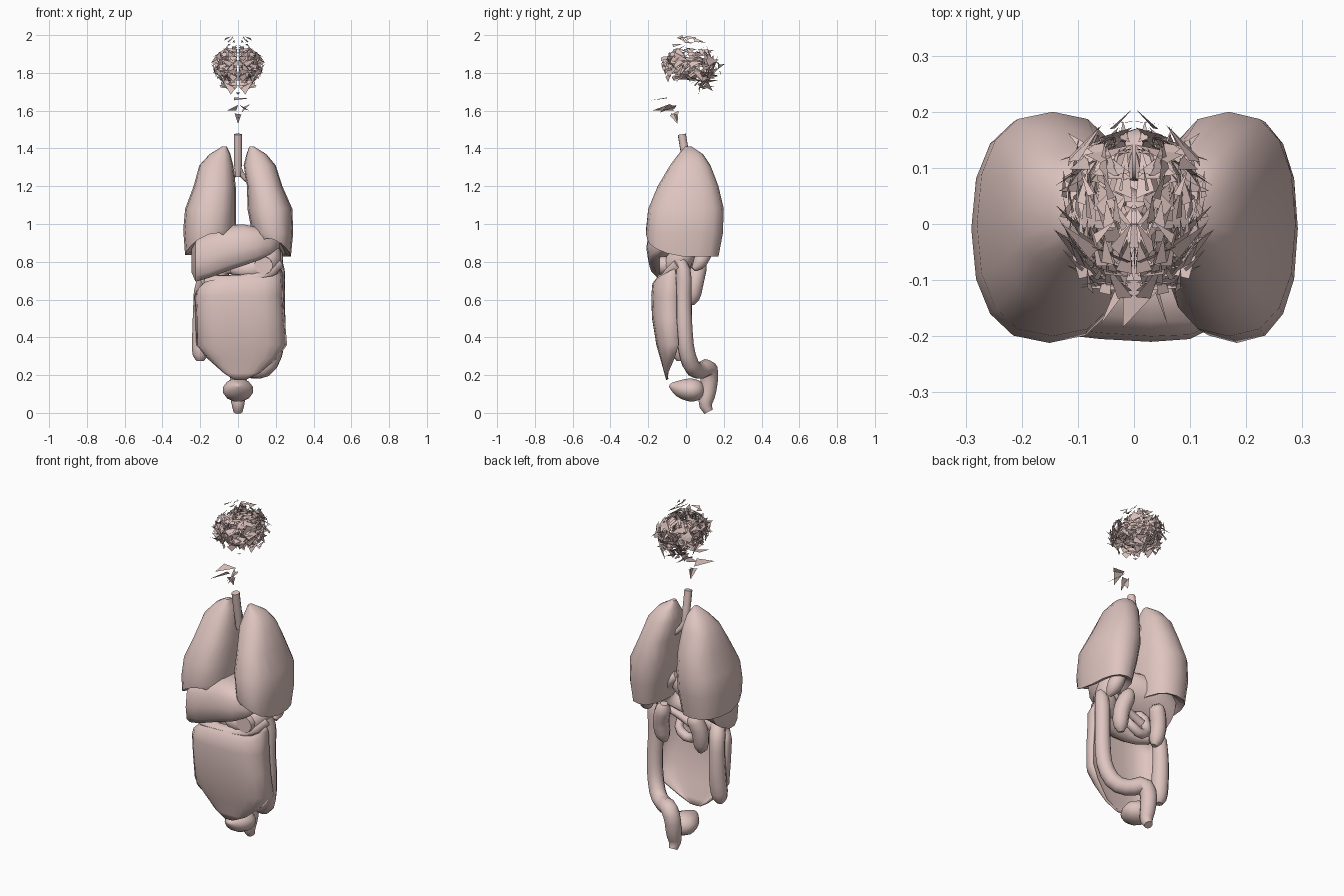
import bpy, bmesh, math, random
from mathutils import Vector

if "Cube" in bpy.data.objects:
    bpy.data.objects.remove(bpy.data.objects["Cube"])

random.seed(11)
flesh = bpy.data.materials.new("flesh")
flesh.diffuse_color = (0.74, 0.56, 0.53, 1)
flesh.use_nodes = True
flesh.node_tree.nodes["Principled BSDF"].inputs["Base Color"].default_value = flesh.diffuse_color


def finish(name, bm, angle=50):
    me = bpy.data.meshes.new(name)
    bm.to_mesh(me)
    bm.free()
    ob = bpy.data.objects.new(name, me)
    me.materials.append(flesh)
    bpy.context.collection.objects.link(ob)
    bpy.ops.object.select_all(action='DESELECT')
    ob.select_set(True)
    bpy.context.view_layer.objects.active = ob
    if angle:
        bpy.ops.object.shade_smooth_by_angle(angle=math.radians(angle))
    return ob


def loft(name, rings, angle=50):
    """Skin a stack of closed rings and cap both ends."""
    bm = bmesh.new()
    vs = [[bm.verts.new(p) for p in r] for r in rings]
    n = len(vs[0])
    for a, b in zip(vs, vs[1:]):
        for i in range(n):
            bm.faces.new((a[i], a[(i + 1) % n], b[(i + 1) % n], b[i]))
    bm.faces.new(vs[0])
    bm.faces.new(vs[-1])
    bmesh.ops.recalc_face_normals(bm, faces=bm.faces)
    return finish(name, bm, angle)


def tube(name, path, n=10):
    """Round tube through (x, y, z, radius) points, smoothed once."""
    pts = [Vector(p) for p in path]
    fine = [pts[0]]
    for a, b in zip(pts, pts[1:]):
        fine += [a * 0.75 + b * 0.25, a * 0.25 + b * 0.75]
    fine.append(pts[-1])
    rings, side = [], None
    for i, p in enumerate(fine):
        t = (fine[min(i + 1, len(fine) - 1)] - fine[max(i - 1, 0)]).to_3d().normalized()
        if side is None:
            side = t.orthogonal()
        side = (side - t * side.dot(t)).normalized()
        up = t.cross(side)
        rings.append([p.to_3d() + p.w * (side * math.cos(k) + up * math.sin(k))
                      for k in (2 * math.pi * j / n for j in range(n))])
    return loft(name, rings)


def power(v, e):
    return math.copysign(abs(v) ** e, v)


def lung(name, side, rows, lift):
    """rows: z, inner x, outer x, front y, back y; the base is a hollow dome."""
    rings, n = [], 16
    last = len(rows) - 1
    for k, (z, xi, xo, yf, yb) in enumerate(rows):
        ring = []
        for j in range(n):
            a = 2 * math.pi * j / n
            c, s = power(math.cos(a), 0.8), power(math.sin(a), 0.85)
            x = (xi + xo) / 2 + c * (xo - xi) / 2
            y = (yf + yb) / 2 + s * (yb - yf) / 2
            dz = lift * max(0, -s) ** 1.5 * (1 - 0.4 * c) if k in (last - 1, last - 2) else 0
            ring.append((side * x, y, z + dz))
        rings.append(ring)
    return loft(name, rings, 40)


# lungs
lung("right_lung", -1, [
    (1.41, .06, .085, -.005, .03), (1.37, .04, .15, -.04, .09), (1.31, .025, .205, -.085, .13),
    (1.2, .012, .235, -.15, .172), (1.08, .01, .28, -.2, .2), (.97, .012, .29, -.212, .195),
    (.835, .03, .28, -.21, .172), (.85, .06, .25, -.18, .14), (.98, .12, .17, -.04, .04)], .11)
lung("left_lung", 1, [
    (1.41, .06, .085, -.005, .03), (1.37, .045, .15, -.04, .09), (1.31, .03, .2, -.085, .13),
    (1.2, .048, .235, -.15, .172), (1.08, .05, .288, -.2, .2), (.95, .075, .292, -.212, .195),
    (.828, .1, .28, -.205, .172), (.84, .12, .25, -.175, .14), (.95, .16, .2, -.04, .04)], .09)

# windpipe and its two branches
tube("windpipe", [(0, -.022, 1.475, .022), (0, -.01, 1.4, .022), (0, .005, 1.32, .022), (0, .01, 1.25, .014)])
for s, nm in ((-1, "right"), (1, "left")):
    tube(nm + "_bronchus", [(0, .01, 1.3, .017), (s * .02, .02, 1.26, .015), (s * .06, .03, 1.22, .012)], 8)

# liver: sections along x (x, front y, back y, bottom z, top z)
sections = [(-.245, -.09, .03, .72, .88), (-.225, -.165, .08, .655, .94), (-.15, -.195, .1, .675, .97),
            (-.06, -.205, .09, .71, .995), (.03, -.21, .05, .745, 1.0), (.1, -.205, .0, .775, .985),
            (.17, -.17, -.04, .82, .95), (.22, -.12, -.07, .87, .92)]
liver_rings = []
for x, yf, yb, zb, zt in sections:
    ring = []
    for j in range(14):
        a = 2 * math.pi * j / 14
        c, s = power(math.cos(a), .75), power(math.sin(a), .75)
        y = (yf + yb) / 2 + c * (yb - yf) / 2
        low = zb + (zt - zb) * .4 * (c + 1) / 2     # underside rises to the back
        ring.append((x, y, (low + zt) / 2 + s * (zt - low) / 2))
    liver_rings.append(ring)
loft("liver", liver_rings, 45)

# stomach, duodenum, pancreas, spleen
tube("stomach", [(.05, .01, .97, .025), (.14, .02, .91, .055), (.175, -.02, .82, .065), (.13, -.07, .77, .065),
                 (.05, -.09, .755, .055), (-.03, -.06, .76, .028)], 12)
tube("stomach_front", [(.135, -.08, .78, .05), (.135, -.14, .78, .048)], 12)
tube("duodenum", [(-.02, -.06, .76, .025), (-.075, -.01, .76, .028), (-.085, .01, .66, .028),
                  (-.03, .015, .62, .028), (.04, .015, .66, .025), (.05, -.02, .71, .02)])
tube("pancreas", [(-.05, .0, .7, .025), (.03, .0, .735, .022), (.11, .02, .77, .018), (.17, .03, .8, .01)], 8)
tube("spleen", [(.16, .09, .89, .02), (.19, .1, .85, .045), (.205, .07, .79, .04), (.21, .04, .76, .015)], 8)

# kidneys
for s, nm in ((-1, "right"), (1, "left")):
    tube(nm + "_kidney", [(s * .09, .075, .81 + s * .01, .02), (s * .1, .07, .785, .045), (s * .13, .05, .7, .046),
                          (s * .125, .035, .61, .042), (s * .115, .03, .575, .016)], 10)

# large bowel
tube("ascending_colon", [(-.2, -.03, .275, .02), (-.2, -.03, .31, .046), (-.195, -.015, .42, .048),
                         (-.195, -.01, .56, .043), (-.19, -.02, .67, .043), (-.16, -.07, .7, .043)])
tube("transverse_colon", [(-.16, -.07, .69, .043), (-.08, -.115, .685, .045), (.05, -.12, .69, .045),
                          (.15, -.09, .73, .043), (.205, -.03, .79, .04)])
tube("descending_colon", [(.205, -.03, .805, .03), (.21, -.01, .74, .042), (.205, -.015, .6, .042),
                          (.21, -.01, .45, .044), (.2, .0, .33, .044), (.16, .03, .24, .045),
                          (.09, .07, .22, .045), (.03, .12, .245, .047), (0, .125, .19, .047),
                          (0, .115, .1, .043), (0, .1, .045, .036), (0, .12, .006, .024)])

# apron over the bowels: z, left x, right x, front y, side y
rows = [(.705, -.16, .2, -.11, -.05), (.715, -.19, .225, -.155, -.06), (.685, -.22, .238, -.178, -.055),
        (.62, -.23, .24, -.184, -.05), (.5, -.225, .248, -.18, -.05), (.36, -.225, .26, -.157, -.04),
        (.29, -.165, .21, -.137, -.06), (.21, -.075, .115, -.115, -.095), (.175, -.02, .04, -.105, -.1)]
bm = bmesh.new()
grid = []
for z, xl, xr, yf, ys in rows:
    sweep = [i / 5 - 1 for i in range(11)]
    grid.append([bm.verts.new(((xl + xr) / 2 + math.sin(u * math.pi / 2) * (xr - xl) / 2,
                               yf + (ys - yf) * abs(u) ** 3,
                               z + (.05 * max(u, 0) ** 3 - .04 * max(-u, 0) ** 2 if z > .65 else 0))) for u in sweep])
for a, b in zip(grid, grid[1:]):
    for i in range(10):
        bm.faces.new((a[i], b[i], b[i + 1], a[i + 1]))
apron = finish("bowel_apron", bm)
mod = apron.modifiers.new("thickness", 'SOLIDIFY')
mod.thickness = .012
mod.offset = -1

# bladder
tube("bladder", [(0, -.088, .145, .006), (0, -.075, .142, .022), (0, -.03, .128, .052), (0, .03, .12, .066),
                 (0, .08, .12, .05), (0, .1, .12, .015)], 12)
bpy.context.object.scale.x = 1.3


# loose triangular flakes: brain and throat
def flake(bm, centre, size, normal, along=Vector((0, 1, 0))):
    wobble = Vector([random.gauss(0, .5) for _ in range(3)])
    v = normal.cross(along + wobble).normalized()
    u = v.cross(normal)
    tri = [centre + u * size, centre - u * size * .7 + v * size * random.uniform(.2, .7),
           centre - u * size * .6 - v * size * random.uniform(.1, .5)]
    for p in tri:
        p.x = max(.003, min(.143, p.x))
        p.y = max(-.155, min(.213, p.y))
        p.z = min(2.0, p.z)
    for s in (1, -1):
        bm.faces.new([bm.verts.new((s * p.x, p.y, p.z)) for p in tri])


def jitter(k):
    return Vector([random.uniform(-k, k) for _ in range(3)])


bm = bmesh.new()
for i in range(150):     # outer folds
    d = Vector((abs(random.gauss(0, 1)), random.gauss(0, 1), random.gauss(0, .8))).normalized()
    r = random.uniform(.6, 1)
    c = Vector((.012 + d.x * r * .122, .03 + d.y * r * .165, 1.84 + d.z * r * .1))
    flake(bm, c, random.uniform(.025, .055), (d + jitter(.55)).normalized())
for i in range(30):      # inner walls
    c = Vector((random.uniform(.015, .08), random.uniform(-.1, .15), random.uniform(1.78, 1.88)))
    flake(bm, c, .05, (Vector((1, 0, .2)) + jitter(.6)).normalized())
for i in range(14):      # lower back of the brain
    c = Vector((random.uniform(.01, .08), random.uniform(.04, .14), random.uniform(1.71, 1.78)))
    flake(bm, c, .045, (Vector((.3, .5, -.6)) + jitter(.7)).normalized())
for i in range(8):       # sparse crown
    c = Vector((random.uniform(.02, .06), random.uniform(-.06, .1), random.uniform(1.94, 1.985)))
    flake(bm, c, .03, (Vector((.6, 0, .6)) + jitter(.4)).normalized())
bm.faces.new([bm.verts.new(p) for p in ((.03, -.02, 2.0), (.04, -.01, 1.97), (.035, -.05, 1.985))])
finish("brain_flakes", bm, 0)

bm = bmesh.new()
for tri in (((-.02, -.185, 1.655), (.06, -.1, 1.665), (-.02, -.1, 1.67)),
            ((-.06, -.18, 1.6), (.0, -.1, 1.63), (-.01, -.06, 1.6)),
            ((.06, -.18, 1.6), (.01, -.05, 1.63), (.03, -.06, 1.61)),
            ((.02, -.14, 1.59), (.065, -.09, 1.635), (.03, -.05, 1.62)),
            ((-.018, -.08, 1.585), (.018, -.05, 1.58), (0, -.045, 1.53)),
            ((0, -.085, 1.575), (0, -.04, 1.6), (.004, -.045, 1.53)),
            ((-.012, .0, 1.695), (.012, .0, 1.695), (0, .03, 1.685))):
    bm.faces.new([bm.verts.new(p) for p in tri])
finish("throat_flakes", bm, 0)
